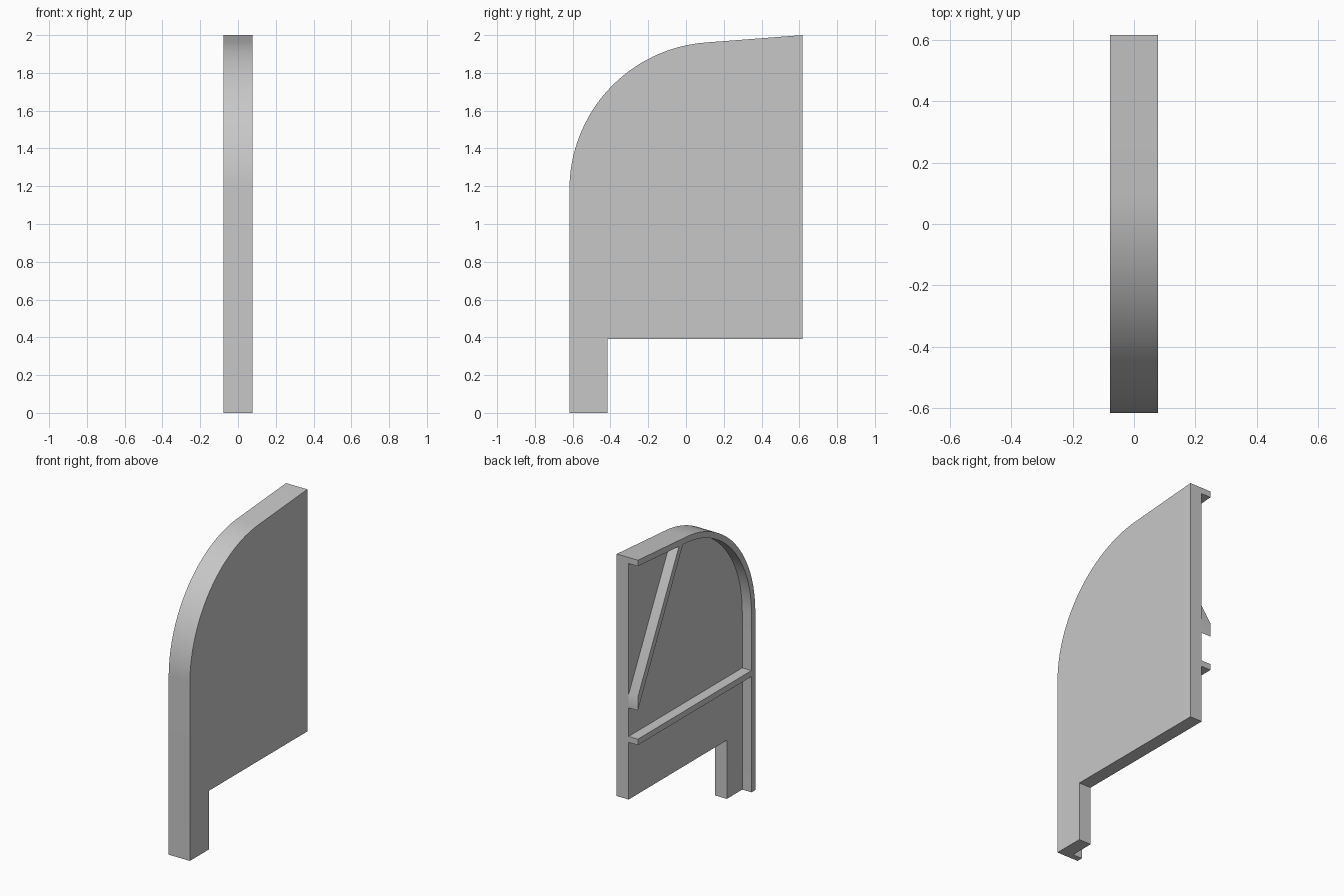
import bpy, bmesh, math

cube = bpy.data.objects.get("Cube")
if cube:
    bpy.data.objects.remove(cube)

grey = bpy.data.materials.new("plain_grey")
grey.use_nodes = True
colour = (0.575, 0.575, 0.575, 1)
grey.diffuse_color = colour
grey.node_tree.nodes["Principled BSDF"].inputs["Base Color"].default_value = colour

OUTER, INNER, EDGE = 0.078, -0.078, -0.01   # panel outside, rib face, panel inside
BACK, FRONT, RIM = 0.617, -0.617, 0.04
RADIUS, SPRING = 0.78, 1.183                # rounded shoulder
STEPS = 32


def extrude(name, outline, x0, x1):
    """Extrude a (y, z) outline from x0 to x1."""
    bm = bmesh.new()
    face = bm.faces.new([bm.verts.new((x0, y, z)) for y, z in outline])
    grown = bmesh.ops.extrude_face_region(bm, geom=[face])["geom"]
    moved = [v for v in grown if isinstance(v, bmesh.types.BMVert)]
    bmesh.ops.translate(bm, verts=moved, vec=(x1 - x0, 0, 0))
    # The starting face stays behind when a region is extruded; keep one cap only
    bmesh.ops.recalc_face_normals(bm, faces=bm.faces)
    mesh = bpy.data.meshes.new(name)
    bm.to_mesh(mesh)
    bm.free()
    mesh.materials.append(grey)
    obj = bpy.data.objects.new(name, mesh)
    bpy.context.collection.objects.link(obj)
    bpy.ops.object.select_all(action="DESELECT")
    obj.select_set(True)
    bpy.context.view_layer.objects.active = obj
    bpy.ops.object.shade_smooth_by_angle(angle=math.radians(30))


def contour(inset):
    """Front edge, shoulder arc and sloping top, moved inwards by inset."""
    r = RADIUS - inset
    sweep = math.radians(85.7)
    arc = [(FRONT + RADIUS - r * math.cos(sweep * i / STEPS),
            SPRING + r * math.sin(sweep * i / STEPS)) for i in range(STEPS + 1)]
    return [(FRONT + inset, 0)] + arc + [(BACK, 2.0 - inset)]


# Flat side panel with its front leg
extrude("side_panel", contour(0) + [(BACK, 0.39), (-0.415, 0.39), (-0.415, 0)], OUTER, EDGE)

# Raised rim along the front and top
extrude("rim", contour(0) + contour(RIM)[::-1], EDGE, INNER)

# Horizontal rail and diagonal brace on the inner side
extrude("rail", [(BACK, 0.77), (BACK, 0.81), (FRONT + RIM, 0.81), (FRONT + RIM, 0.77)], EDGE, INNER)
extrude("diagonal_brace", [(BACK, 1.0), (BACK, 1.09), (0.183, 1.93), (0.141, 1.93)], EDGE, INNER)
